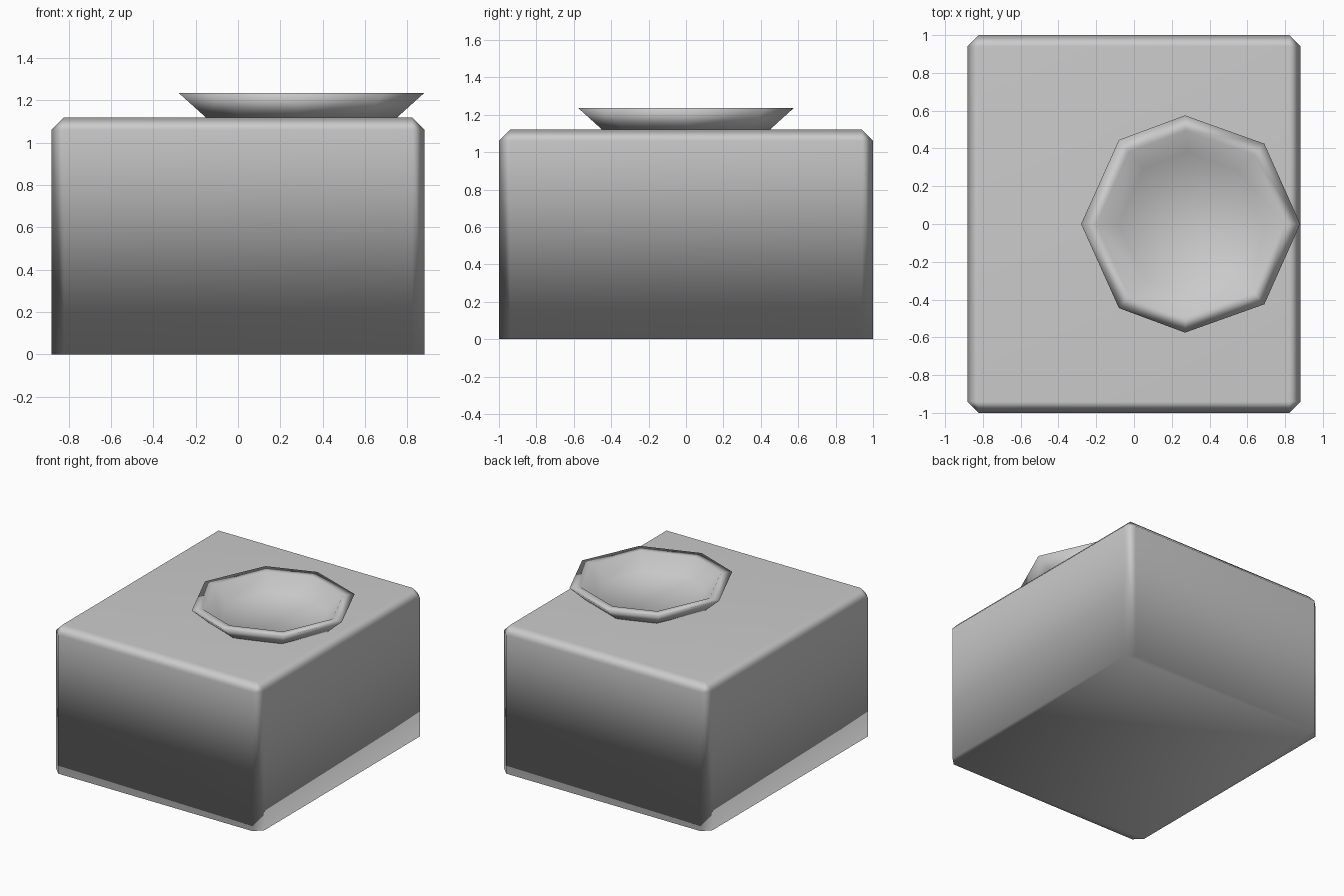
import bpy
import bmesh

cube = bpy.data.objects.get("Cube")
if cube:
    bpy.data.objects.remove(cube, do_unlink=True)

grey = bpy.data.materials.new("plain_grey")
grey.use_nodes = True
colour = (0.6, 0.6, 0.6, 1)
grey.diffuse_color = colour
grey.node_tree.nodes["Principled BSDF"].inputs["Base Color"].default_value = colour

WIDTH, DEPTH, TOP, CHAMFER = 1.765, 2.0, 1.12, 0.06


def add_object(name, bm):
    bmesh.ops.recalc_face_normals(bm, faces=bm.faces)
    for face in bm.faces:
        face.smooth = True
    mesh = bpy.data.meshes.new(name)
    bm.to_mesh(mesh)
    bm.free()
    mesh.materials.append(grey)
    obj = bpy.data.objects.new(name, mesh)
    bpy.context.collection.objects.link(obj)
    return obj


# Cabinet: a block chamfered everywhere except around its base
bm = bmesh.new()
bmesh.ops.create_cube(bm, size=1)
for v in bm.verts:
    v.co = (v.co.x * WIDTH, v.co.y * DEPTH, (v.co.z + 0.5) * TOP)
upper_edges = [e for e in bm.edges if max(v.co.z for v in e.verts) > 0.1]
bmesh.ops.bevel(bm, geom=upper_edges, offset=CHAMFER, segments=1,
                affect='EDGES', clamp_overlap=True)
cabinet = add_object("cabinet", bm)
cabinet.modifiers.new("area_normals", 'WEIGHTED_NORMAL').keep_sharp = False

# Basin: a slightly uneven eight-sided dish, each ring a scaled rim outline
CENTRE_X = 0.3
half = [(0.27, 0.575), (-0.08, 0.445), (-0.28, 0)]
outline = [(0.88, 0), (0.69, 0.425)] + half
outline += [(x, -y) for x, y in reversed(outline[1:-1])]
rings = [(0.77, TOP - 0.005), (1.0, 1.235), (0.86, 1.235), (0.66, 1.13)]

bm = bmesh.new()
loops = []
for scale, z in rings:
    loops.append([bm.verts.new((CENTRE_X + (x - CENTRE_X) * scale, y * scale, z))
                  for x, y in outline])
for low, high in zip(loops, loops[1:]):
    for i in range(len(low)):
        j = (i + 1) % len(low)
        bm.faces.new((low[i], low[j], high[j], high[i]))
bm.faces.new(loops[0])
bm.faces.new(loops[-1])
add_object("basin", bm)
